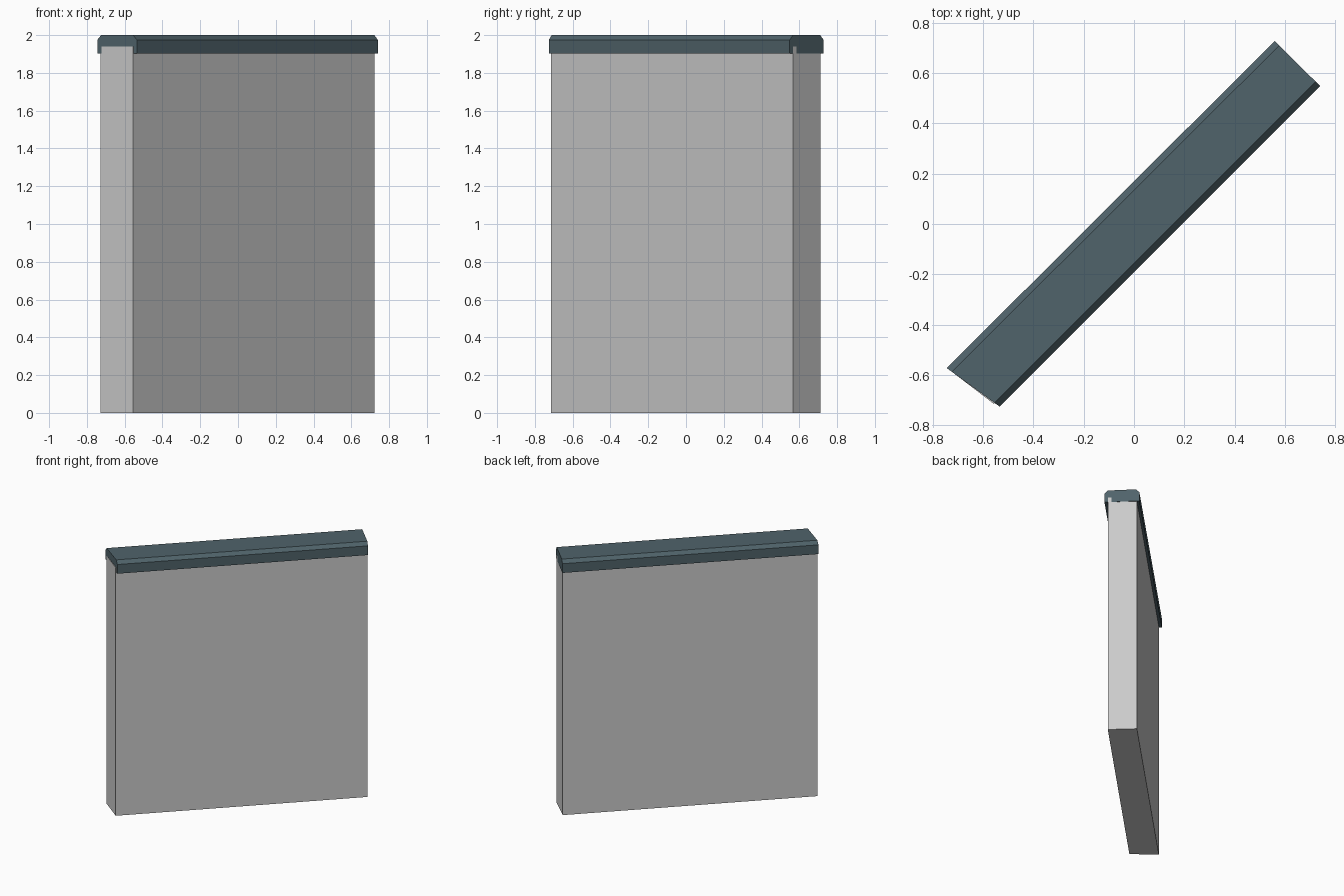
import bpy
from mathutils import Vector

if "Cube" in bpy.data.objects:
    bpy.data.objects.remove(bpy.data.objects["Cube"])


def loft(name, ends, profile):
    """Solid between two plan-view end lines; profile is (fraction across, height)."""
    verts = []
    for far, near in ends:
        far, near = Vector(far), Vector(near)
        verts += [(*far.lerp(near, t), z) for t, z in profile]
    n = len(profile)
    faces = [list(range(n)), list(range(2 * n - 1, n - 1, -1))]
    faces += [(i, i + n, (i + 1) % n + n, (i + 1) % n) for i in range(n)]
    mesh = bpy.data.meshes.new(name)
    mesh.from_pydata(verts, [], faces)
    mesh.update()
    obj = bpy.data.objects.new(name, mesh)
    bpy.context.collection.objects.link(obj)
    return obj


# Diagonal wall panel with one slightly skewed end
loft("wall_panel",
     [((-0.727, -0.586), (-0.557, -0.716)), ((0.569, 0.711), (0.7235, 0.5665))],
     [(0, 0), (1, 0), (1, 1.94), (0, 1.94)])

# Coping along the top, long edges chamfered
c = 0.098
cap = loft("wall_coping",
           [((-0.745, -0.573), (-0.535, -0.726)), ((0.560, 0.728), (0.740, 0.549))],
           [(0, 1.903), (1, 1.903), (1, 1.975), (1 - c, 2), (c, 2), (0, 1.975)])
slate = bpy.data.materials.new("slate_blue")
slate.diffuse_color = (0.08, 0.125, 0.145, 1)
slate.use_nodes = True
slate.node_tree.nodes["Principled BSDF"].inputs["Base Color"].default_value = slate.diffuse_color
cap.data.materials.append(slate)
